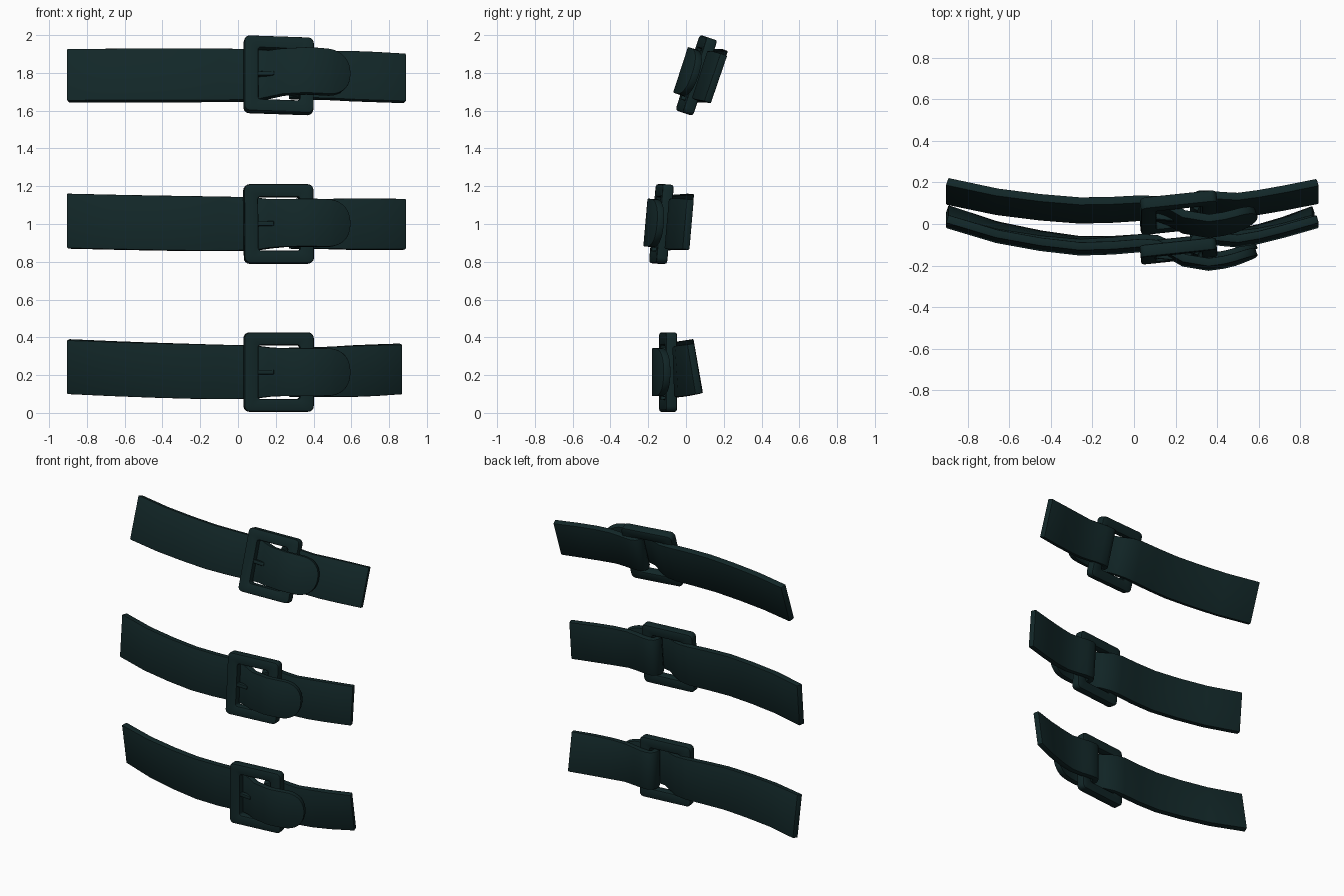
import bpy, bmesh, math
from mathutils import Matrix, Vector

cube = bpy.data.objects.get("Cube")
if cube:
    bpy.data.objects.remove(cube, do_unlink=True)

leather = bpy.data.materials.new("dark teal leather")
leather.use_nodes = True
TEAL = (0.006, 0.02, 0.021, 1)
leather.diffuse_color = TEAL
leather.node_tree.nodes["Principled BSDF"].inputs["Base Color"].default_value = TEAL

PLANE = -0.12       # depth of the strap where it meets the buckle
THICK = 0.04


def finish(name, bm, bevel):
    """Soften the hard edges and make the object."""
    bmesh.ops.recalc_face_normals(bm, faces=bm.faces)
    hard = [e for e in bm.edges if e.is_manifold and e.calc_face_angle(0) > 0.9]
    bmesh.ops.bevel(bm, geom=hard, offset=bevel, segments=2, profile=0.5,
                    affect='EDGES', clamp_overlap=True)
    mesh = bpy.data.meshes.new(name)
    bm.to_mesh(mesh)
    bm.free()
    mesh.materials.append(leather)
    obj = bpy.data.objects.new(name, mesh)
    bpy.context.collection.objects.link(obj)
    bpy.ops.object.select_all(action='DESELECT')
    bpy.context.view_layer.objects.active = obj
    obj.select_set(True)
    bpy.ops.object.shade_smooth_by_angle(angle=math.radians(35))


def ribbon(name, path, belt):
    """Strap swept along (x, y, half height), leaning with its belt."""
    bm = bmesh.new()
    rings = []
    for i, (x, y, half) in enumerate(path):
        a, b = path[max(i - 1, 0)], path[min(i + 1, len(path) - 1)]
        t = Vector((b[0] - a[0], b[1] - a[1])).normalized()
        out = min(abs(x) / 0.9, 1) if x < 0 else max(0, (x - 0.4) / 0.5)
        if half < 0.13 and x < 0.6:
            out = 0
        tilt = math.radians(belt["tilt"] + (belt["end_tilt"] - belt["tilt"]) * out)
        z_end = belt["z_left"] if x < 0 else belt["z_right"]
        zc = belt["z"] + (z_end - belt["z"]) * out ** 1.5
        zc += max(0, PLANE - y) * math.sin(tilt)
        yc = belt["y"] + (y - PLANE) * (belt["curve"] if y > PLANE else 1)
        ring = []
        for d, s in ((-1, -1), (1, -1), (1, 1), (-1, 1)):
            dx, dy = -t.y * d * THICK / 2, t.x * d * THICK / 2
            h = s * half
            ring.append(bm.verts.new((x + dx,
                                      yc + dy * math.cos(tilt) + h * math.sin(tilt),
                                      zc - dy * math.sin(tilt) + h * math.cos(tilt))))
        rings.append(ring)
    for a, b in zip(rings, rings[1:]):
        for j in range(4):
            k = (j + 1) % 4
            bm.faces.new((a[j], a[k], b[k], b[j]))
    bm.faces.new(rings[0])
    bm.faces.new(rings[-1][::-1])
    finish(name, bm, 0.006)


def rounded_rect(w, h, r, steps=4):
    pts = []
    for q, (sx, sz) in enumerate(((1, 1), (-1, 1), (-1, -1), (1, -1))):
        for i in range(steps + 1):
            a = math.pi / 2 * (q + i / steps)
            pts.append((sx * (w - r) + r * math.cos(a), sz * (h - r) + r * math.sin(a)))
    return pts


def buckle_matrix(belt):
    return (Matrix.Translation((0.215, belt["y"] - 0.01, belt["z"]))
            @ Matrix.Rotation(math.radians(belt["roll"]), 4, 'Y')
            @ Matrix.Rotation(math.radians(6), 4, 'Z')
            @ Matrix.Rotation(math.radians(-belt["tilt"]), 4, 'X'))


def buckle(name, belt):
    """Square frame with rounded corners and an open middle."""
    bm = bmesh.new()
    loops = []
    for w, h, r in ((0.185, 0.21, 0.03), (0.11, 0.142, 0.012)):
        for y in (-0.03, 0.03):
            loops.append([bm.verts.new((x, y, z)) for x, z in rounded_rect(w, h, r)])
    of, ob, inf, inb = loops
    n = len(of)
    for a, b in ((of, ob), (ob, inb), (inb, inf), (inf, of)):
        for i in range(n):
            j = (i + 1) % n
            bm.faces.new((a[i], a[j], b[j], b[i]))
    bmesh.ops.transform(bm, matrix=buckle_matrix(belt), verts=bm.verts)
    finish(name, bm, 0.01)


def prong(name, belt):
    """Small pin lying across the opening."""
    bm = bmesh.new()
    bmesh.ops.create_cube(bm, size=1)
    shape = (Matrix.Translation((-0.07, -0.018, 0.0))
             @ Matrix.Rotation(math.radians(-12), 4, 'Z')
             @ Matrix.Diagonal((0.09, 0.03, 0.024, 1)))
    bmesh.ops.transform(bm, matrix=buckle_matrix(belt) @ shape, verts=bm.verts)
    finish(name, bm, 0.005)


# Long strap: passes behind the left bar, through the frame, over the right bar
long_strap = [(-0.9, 0.012, 0.145), (-0.66, -0.06, 0.145), (-0.45, -0.098, 0.145),
              (-0.26, -0.12, 0.145), (-0.1, -0.115, 0.144), (0.04, -0.103, 0.142),
              (0.11, -0.108, 0.138), (0.17, -0.135, 0.13), (0.24, -0.175, 0.127),
              (0.36, -0.195, 0.127), (0.43, -0.185, 0.127)]
# Rounded tip
for i in range(1, 9):
    u = math.sin(math.pi / 2 * i / 8.4)
    long_strap.append((0.46 + 0.13 * u, -0.18 + 0.045 * u,
                       0.127 * (1 - u ** 2.3) ** (1 / 2.3)))


def short_strap(x_end):
    """Short strap: comes in from the side and curls around the right bar."""
    path = [(x_end, 0.012, 0.134), (0.72, -0.035, 0.136), (0.6, -0.065, 0.136),
            (0.5, -0.082, 0.133), (0.42, -0.075, 0.132), (0.36, -0.066, 0.131)]
    for i in range(6):
        a = math.pi / 2 + math.pi * i / 5
        path.append((0.315 + 0.028 * math.cos(a), -0.105 + 0.04 * math.sin(a), 0.131))
    return path


belts = {
    "top": dict(y=0.065, curve=0.7, tilt=18, end_tilt=19, z=1.787,
                z_left=1.785, z_right=1.77, x_end=0.885, roll=2),
    "middle": dict(y=-0.12, curve=1.0, tilt=5, end_tilt=5, z=1.0,
                   z_left=1.015, z_right=0.998, x_end=0.885, roll=0),
    "bottom": dict(y=-0.085, curve=1.0, tilt=0, end_tilt=-10, z=0.216,
                   z_left=0.245, z_right=0.235, x_end=0.865, roll=0),
}
for label, belt in belts.items():
    ribbon(label + "_long_strap", long_strap, belt)
    ribbon(label + "_short_strap", short_strap(belt["x_end"]), belt)
    buckle(label + "_buckle", belt)
    prong(label + "_prong", belt)
